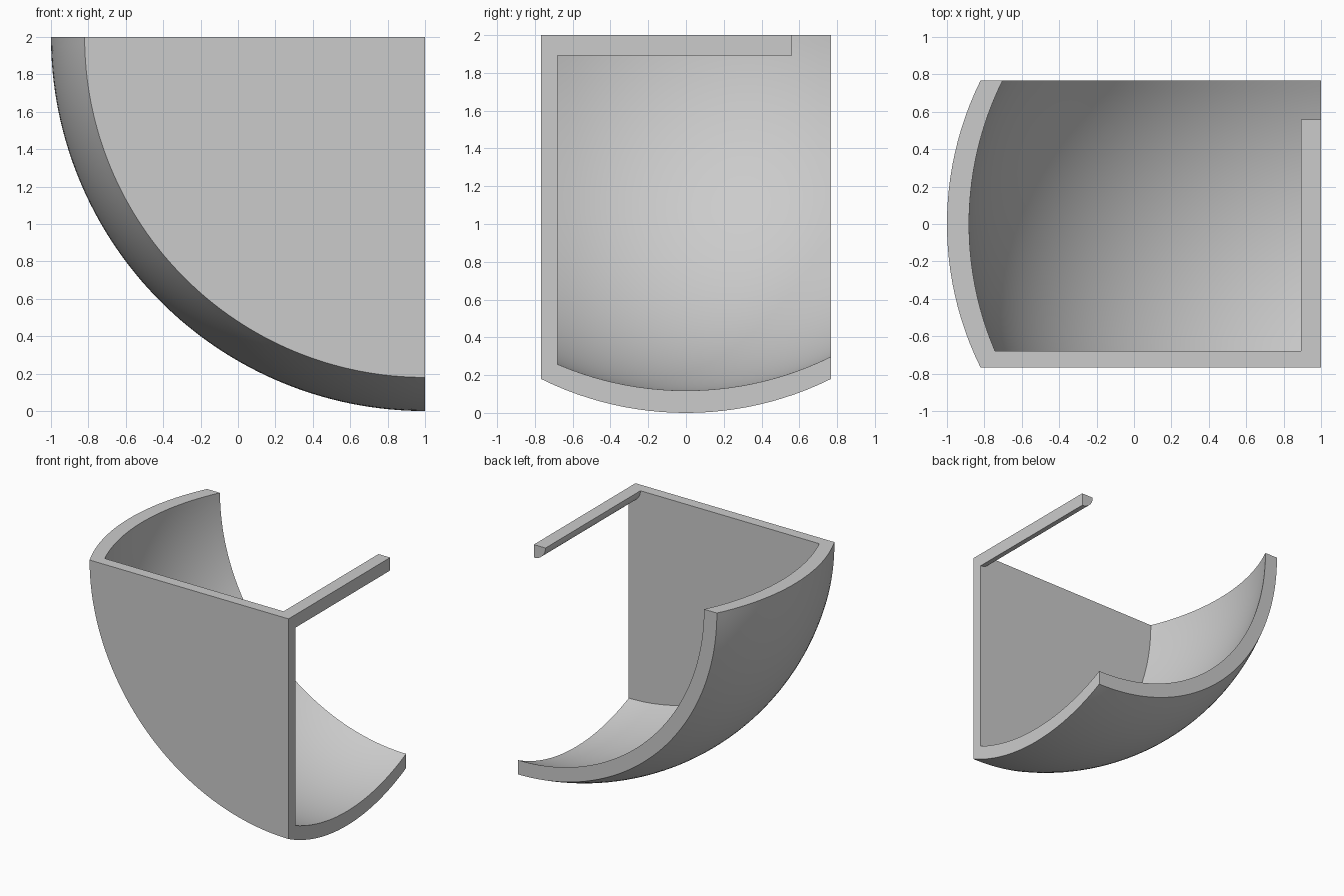
import bpy, bmesh
from math import sin, cos, sqrt, pi, radians

old = bpy.data.objects.get("Cube")
if old:
    bpy.data.objects.remove(old)

grey = bpy.data.materials.new("plain_grey")
grey.use_nodes = True
colour = (0.6, 0.6, 0.6, 1)
grey.diffuse_color = colour
grey.node_tree.nodes["Principled BSDF"].inputs["Base Color"].default_value = colour

HALF = 0.768      # half depth
WALL = -0.68      # inner face of the front wall
HUB = 0.107       # radius of the bar along the axis
BAR_END = 0.56
BULGE = 1.73      # radius of the barrel curve
STEPS = 64        # segments round the quarter turn


def barrel(radius, start, end, count=24):
    """Arc of (radius, y) points, widest at y = 0."""
    ys = [start + (end - start) * i / count for i in range(count + 1)]
    return [(radius - BULGE + sqrt(BULGE ** 2 - y * y), y) for y in ys]


# Section through the front wall, bulging shell and axis bar
section = [(0, -HALF)]
section += barrel(2.0, -HALF, HALF)
section += barrel(1.882, HALF, WALL)
section += [(HUB, WALL), (HUB, BAR_END), (0, BAR_END)]

# Revolve the section a quarter turn about the top right edge
bm = bmesh.new()
rings = []
for i in range(STEPS + 1):
    a = pi / 2 * i / STEPS
    rings.append([bm.verts.new((1 - r * cos(a), y, 2 - r * sin(a)))
                  for r, y in section])
n = len(section)
for a, b in zip(rings, rings[1:]):
    for j in range(n - 1):
        k = j + 1
        bm.faces.new((a[j], a[k], b[k], b[j]))

# Flat caps: top rim and open right side
bm.faces.new(rings[0])
bm.faces.new(rings[-1])
bmesh.ops.remove_doubles(bm, verts=bm.verts, dist=0.0001)
bmesh.ops.recalc_face_normals(bm, faces=bm.faces)

mesh = bpy.data.meshes.new("quarter_drum_bin")
bm.to_mesh(mesh)
bm.free()
mesh.materials.append(grey)
drum = bpy.data.objects.new("quarter_drum_bin", mesh)
bpy.context.collection.objects.link(drum)

# Smooth curved surfaces, crisp rims
bpy.context.view_layer.objects.active = drum
drum.select_set(True)
bpy.ops.object.shade_smooth_by_angle(angle=radians(30))
